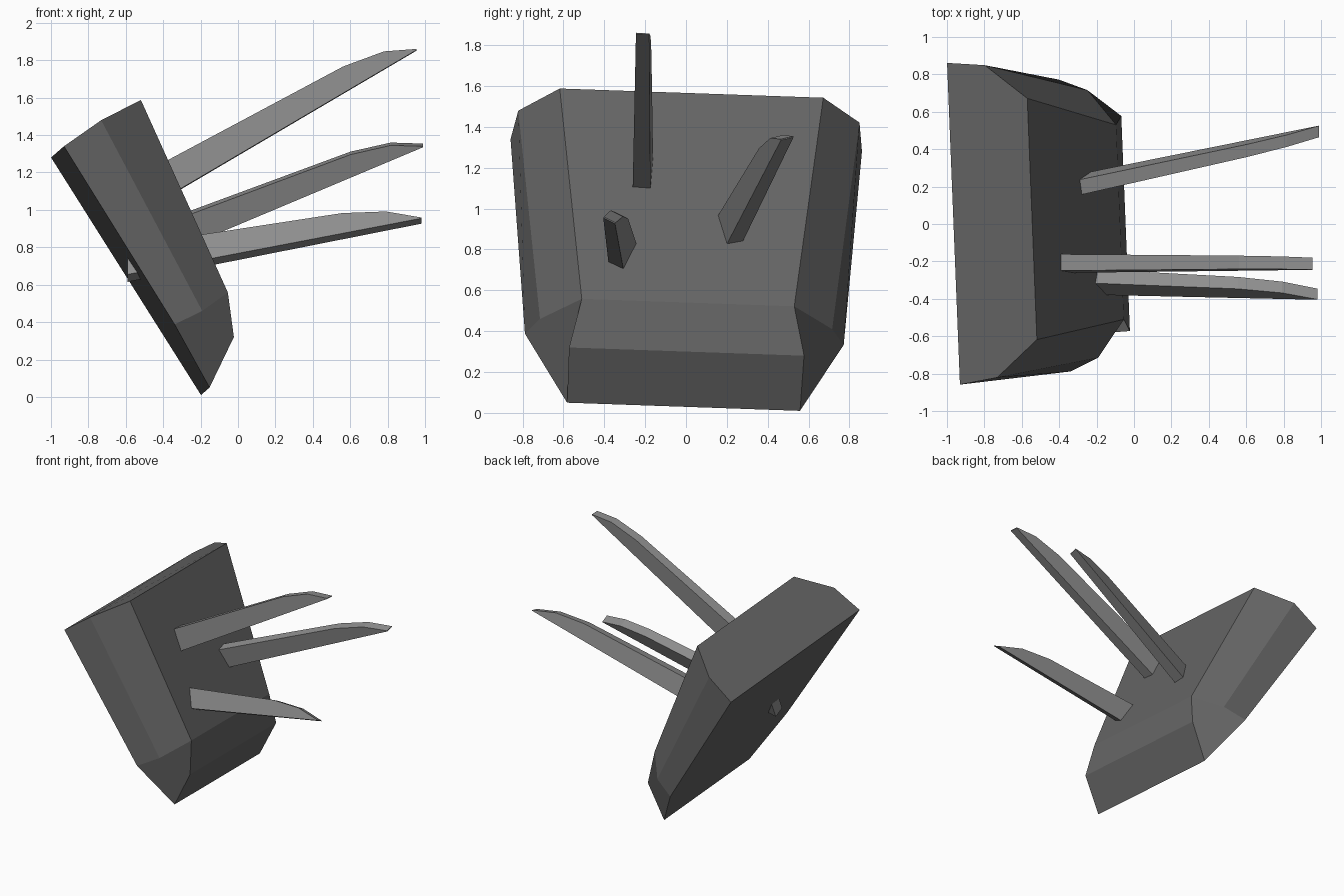
import bpy
import bmesh
from mathutils import Vector

cube = bpy.data.objects.get("Cube")
if cube:
    bpy.data.objects.remove(cube)


def make_material(name, grey):
    mat = bpy.data.materials.new(name)
    mat.use_nodes = True
    colour = (grey, grey, grey, 1)
    mat.diffuse_color = colour
    mat.node_tree.nodes["Principled BSDF"].inputs["Base Color"].default_value = colour
    return mat


def make_object(name, bm, mat):
    bmesh.ops.recalc_face_normals(bm, faces=bm.faces)
    mesh = bpy.data.meshes.new(name)
    bm.to_mesh(mesh)
    bm.free()
    mesh.materials.append(mat)
    obj = bpy.data.objects.new(name, mesh)
    bpy.context.collection.objects.link(obj)
    return obj


dark_grey = make_material("dark grey", 0.13)
light_grey = make_material("light grey", 0.27)

# Tilted slab: mid-plane position (x, z) and half width of each mirrored corner pair
corners = {
    "top_back": (-0.965, 1.31, 0.86),
    "top_mid": (-0.765, 1.45, 0.835),
    "top_front": (-0.545, 1.565, 0.645),
    "low_front": (-0.075, 0.54, 0.52),
    "low_mid": (-0.22, 0.435, 0.715),
    "low_back": (-0.37, 0.36, 0.78),
    "toe_front": (-0.045, 0.30, 0.575),
    "toe_back": (-0.175, 0.03, 0.57),
}
side_axis = Vector((0.04, -1, 0.035))
bm = bmesh.new()
right, left = {}, {}
for key, (x, z, half) in corners.items():
    centre = Vector((x, 0.04 * x + 0.035 * z - 0.006, z))
    right[key] = bm.verts.new(centre + side_axis * half)
    left[key] = bm.verts.new(centre - side_axis * half)

# Panels that span both sides
for strip in (("top_back", "top_mid", "top_front"),
              ("top_front", "low_front"),
              ("low_front", "toe_front"),
              ("toe_front", "toe_back"),
              ("toe_back", "low_back", "top_back")):
    bm.faces.new([right[k] for k in strip] + [left[k] for k in reversed(strip)])

# Bevelled flanks and lower corners
for side in (right, left):
    for ring in (("top_front", "low_front", "low_mid", "top_mid"),
                 ("top_mid", "low_mid", "low_back", "top_back"),
                 ("low_back", "low_mid", "low_front", "toe_front", "toe_back")):
        bm.faces.new([side[k] for k in ring])
make_object("slab", bm, dark_grey)


# Spikes: a straight lower edge, with the upper side curving down to a flat tip
def make_spike(name, root, tip, across, up):
    root, tip, across, up = map(Vector, (root, tip, across, up))
    bm = bmesh.new()
    rings = []
    for t, height in ((0, 1.05), (0.73, 0.75), (0.88, 0.5), (1, 0.03)):
        base = root.lerp(tip, t)
        wide = across * (1 - 0.28 * t)
        high = up * height
        rings.append([bm.verts.new(p) for p in
                      (base, base + wide, base + wide + high, base + high)])
    for a, b in zip(rings, rings[1:]):
        for i in range(4):
            j = (i + 1) % 4
            bm.faces.new((a[i], a[j], b[j], b[i]))
    bm.faces.new(rings[0])
    bm.faces.new(rings[-1])
    make_object(name, bm, light_grey)


make_spike("upper_spike", (-0.5, -0.263, 1.0), (0.955, -0.245, 1.855),
           (0, 0.09, -0.005), (0, 0.012, 0.19))
make_spike("middle_spike", (-0.45, 0.15, 0.73), (0.99, 0.465, 1.335),
           (0, 0.085, 0.02), (0, -0.03, 0.165))
make_spike("lower_spike", (-0.59, -0.37, 0.655), (0.98, -0.405, 0.955),
           (0, 0.08, -0.04), (0, 0.065, 0.145))
